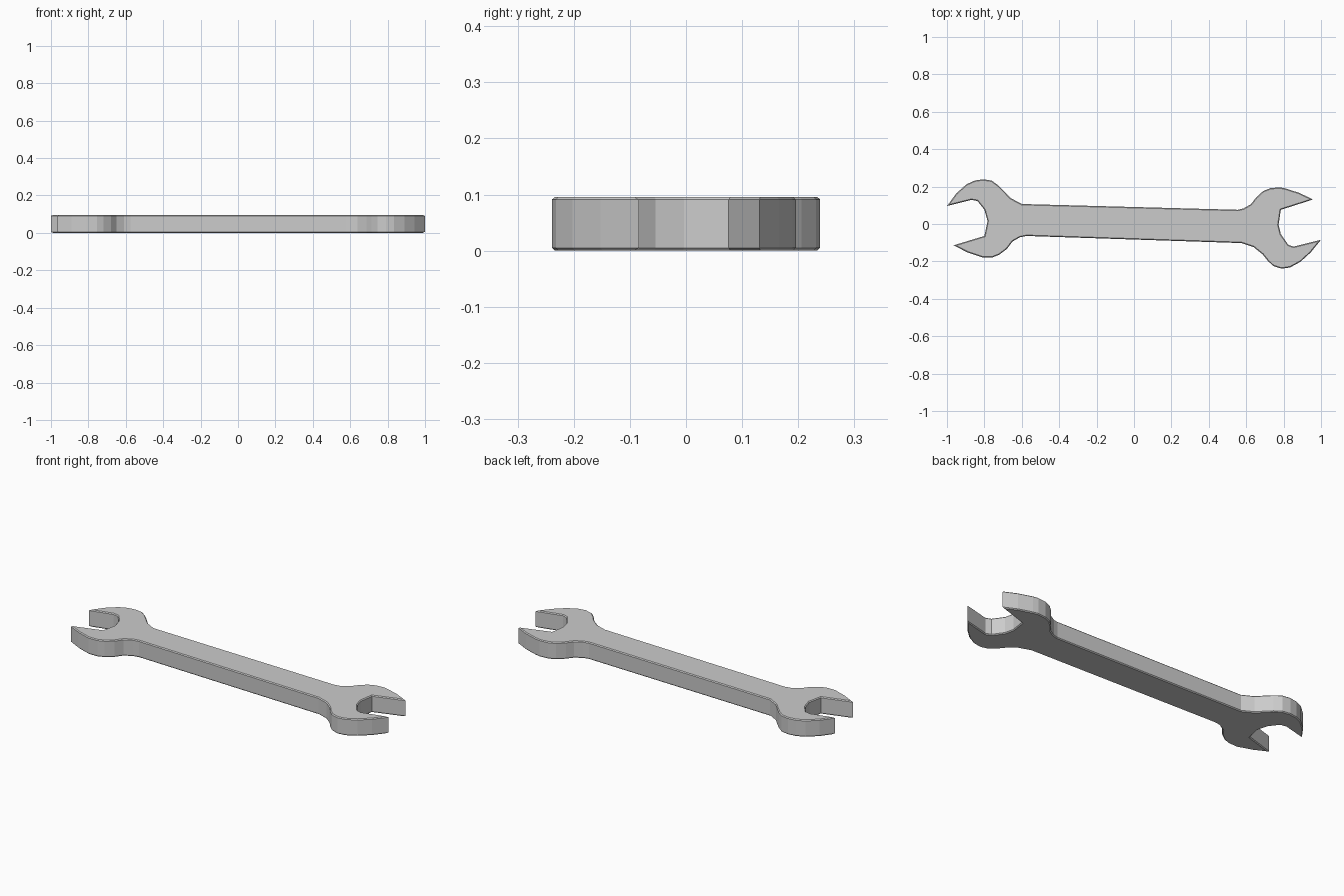
import bpy, bmesh

if "Cube" in bpy.data.objects:
    bpy.data.objects.remove(bpy.data.objects["Cube"])

HEIGHT, CHAMFER = 0.096, 0.005

# Outline, clockwise from the upper left jaw tip
left_upper = [(-1.0, .10), (-.95, .168), (-.895, .217), (-.85, .237), (-.805, .243),
              (-.76, .236), (-.725, .21), (-.69, .175), (-.66, .143), (-.60, .111)]
right_upper = [(.555, .08), (.585, .087), (.625, .11), (.652, .145), (.69, .18),
               (.73, .196), (.78, .2), (.81, .194), (.885, .17), (.957, .135)]
right_mouth = [(.785, .08), (.773, 0), (.785, -.05), (.825, -.107), (.853, -.117)]
right_lower = [(1.0, -.08), (.945, -.148), (.89, -.198), (.835, -.228), (.79, -.235),
               (.745, -.221), (.715, -.193), (.687, -.158), (.64, -.12), (.575, -.098)]
left_lower = [(-.575, -.06), (-.61, -.067), (-.65, -.09), (-.68, -.13), (-.72, -.16),
              (-.755, -.174), (-.81, -.175), (-.89, -.148), (-.965, -.11)]
left_mouth = [(-.80, -.06), (-.783, .02), (-.80, .08), (-.837, .127), (-.87, .133)]
outline = left_upper + right_upper + right_mouth + right_lower + left_lower + left_mouth

# Centre the outline on y
ys = [p[1] for p in outline]
mid = (max(ys) + min(ys)) / 2

# Extruded slab
bm = bmesh.new()
base = bm.faces.new([bm.verts.new((x, y - mid, 0)) for x, y in outline])
ext = bmesh.ops.extrude_face_region(bm, geom=[base], use_keep_orig=True)
top_verts = [g for g in ext["geom"] if isinstance(g, bmesh.types.BMVert)]
bmesh.ops.translate(bm, verts=top_verts, vec=(0, 0, HEIGHT))
bmesh.ops.recalc_face_normals(bm, faces=bm.faces[:])

# Small chamfer on the top and bottom rims
rims = [e for e in bm.edges if abs(e.verts[0].co.z - e.verts[1].co.z) < 1e-6]
bmesh.ops.bevel(bm, geom=rims, offset=CHAMFER, segments=1, affect='EDGES', profile=0.5)
bmesh.ops.recalc_face_normals(bm, faces=bm.faces[:])

mesh = bpy.data.meshes.new("wrench")
bm.to_mesh(mesh)
bm.free()

steel = bpy.data.materials.new("steel grey")
steel.diffuse_color = (0.6, 0.6, 0.6, 1)
steel.use_nodes = True
steel.node_tree.nodes["Principled BSDF"].inputs["Base Color"].default_value = steel.diffuse_color
mesh.materials.append(steel)
wrench = bpy.data.objects.new("wrench", mesh)
bpy.context.collection.objects.link(wrench)
